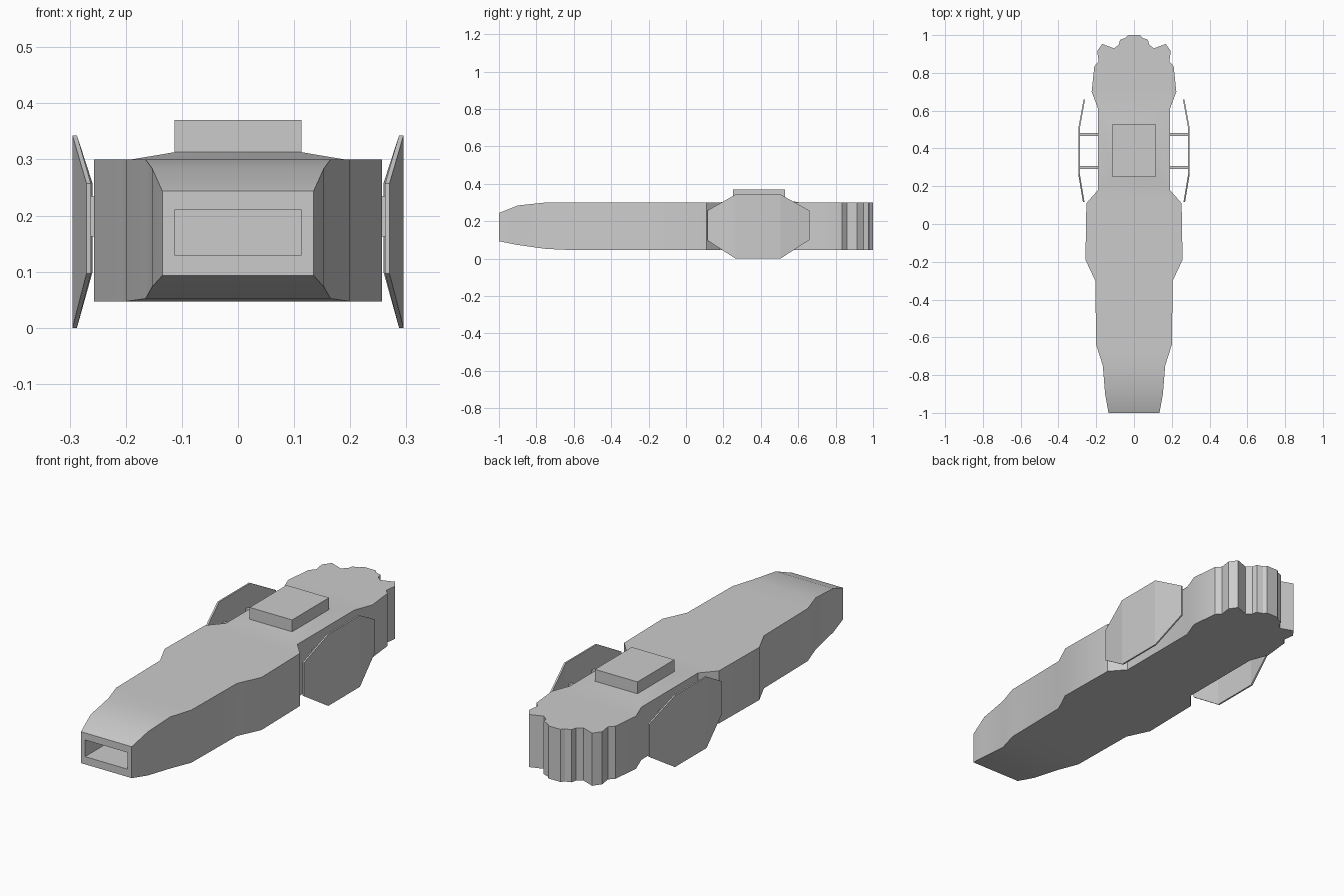
import bpy, bmesh

if "Cube" in bpy.data.objects:
    bpy.data.objects.remove(bpy.data.objects["Cube"])

grey = bpy.data.materials.new("hull grey")
grey.diffuse_color = (0.6, 0.6, 0.6, 1)
grey.use_nodes = True
grey.node_tree.nodes["Principled BSDF"].inputs["Base Color"].default_value = grey.diffuse_color


def finish(name, bm, smooth=False):
    me = bpy.data.meshes.new(name)
    bm.to_mesh(me)
    bm.free()
    me.materials.append(grey)
    ob = bpy.data.objects.new(name, me)
    bpy.context.collection.objects.link(ob)
    bpy.ops.object.select_all(action='DESELECT')
    bpy.context.view_layer.objects.active = ob
    ob.select_set(True)
    if smooth:
        bpy.ops.object.shade_smooth_by_angle()
    return ob


def box(name, x, y, z):
    bm = bmesh.new()
    bmesh.ops.create_cube(bm, size=1)
    for v in bm.verts:
        v.co = [r[0] if c < 0 else r[1] for c, r in zip(v.co, (x, y, z))]
    return finish(name, bm)


def mirror(ob):
    m = ob.modifiers.new("mirror", 'MIRROR')
    m.use_axis[0] = True
    m.use_clip = False
    m.use_mirror_merge = False


def ring(bm, a, b):
    """Quads joining two loops of equal length."""
    for i in range(len(a)):
        j = (i + 1) % len(a)
        bm.faces.new((a[i], a[j], b[j], b[i]))


# Hull: half-width outline with bottom and top heights, front to back
LOW, HIGH = 0.047, 0.30
nose = [(0.135, -1, 0.093, 0.244), (0.153, -0.9, 0.073, 0.284),
        (0.165, -0.75, 0.052, 0.30), (0.20, -0.64, LOW, HIGH)]
body = [(0.205, -0.30), (0.257, -0.19), (0.252, 0.11), (0.19, 0.18),
        (0.19, 0.61), (0.224, 0.70), (0.21, 0.835), (0.187, 0.86),
        (0.195, 0.915), (0.168, 0.953), (0.105, 0.93), (0.08, 0.95),
        (0.074, 0.975), (0.045, 0.985), (0.032, 1.0)]
outline = nose + [(x, y, LOW, HIGH) for x, y in body]
bm = bmesh.new()
rows = [[bm.verts.new(p) for p in ((-x, y, lo), (x, y, lo), (x, y, hi), (-x, y, hi))]
        for x, y, lo, hi in outline]
MOUND, TAIL = 7, 10          # strip under the top block, start of scalloped tail
for i in range(len(rows) - 1):
    a, b = rows[i], rows[i + 1]
    bm.faces.new((a[1], b[1], b[2], a[2]))
    bm.faces.new((a[3], b[3], b[0], a[0]))
    if i < TAIL:
        bm.faces.new((a[0], b[0], b[1], a[1]))
        if i == MOUND:       # deck rises gently to the block
            base = [a[3], a[2], b[2], b[3]]
            top = [bm.verts.new((x, y, 0.313)) for x, y in
                   ((-0.113, 0.25), (0.113, 0.25), (0.113, 0.53), (-0.113, 0.53))]
            ring(bm, base, top)
            bm.faces.new(top)
        else:
            bm.faces.new((a[3], a[2], b[2], b[3]))
for l, r in ((0, 1), (3, 2)):   # tail caps
    bm.faces.new([q[l] for q in rows[TAIL:]] + [q[r] for q in reversed(rows[TAIL:])])
bm.faces.new(rows[-1])
# Nose opening
rim, back = [[bm.verts.new((x, y, z)) for x, z in
              ((-0.113, 0.13), (0.113, 0.13), (0.113, 0.21), (-0.113, 0.21))]
             for y in (-1, -0.8)]
ring(bm, rows[0], rim)
ring(bm, rim, back)
bm.faces.new(back)
bmesh.ops.recalc_face_normals(bm, faces=bm.faces)
finish("hull", bm, True)

# Block on the deck
box("top_block", (-0.113, 0.113), (0.25, 0.53), (0.305, 0.37))

# Side panels: folded octagonal plates
bm = bmesh.new()
cols = [[bm.verts.new((x, y, z)) for z in (lo, hi)] for x, y, lo, hi in
        ((0.270, 0.115, 0.097, 0.257), (0.295, 0.265, 0, 0.343),
         (0.295, 0.505, 0, 0.343), (0.267, 0.66, 0.10, 0.257))]
for a, b in zip(cols, cols[1:]):
    bm.faces.new((a[0], b[0], b[1], a[1]))
panel = finish("side_panels", bm)
s = panel.modifiers.new("thickness", 'SOLIDIFY')
s.thickness = 0.008
s.offset = -1
mirror(panel)

# Struts holding the panels
for name, y in (("front_struts", 0.30), ("rear_struts", 0.475)):
    mirror(box(name, (0.18, 0.29), (y - 0.008, y + 0.008), (0.163, 0.235)))
